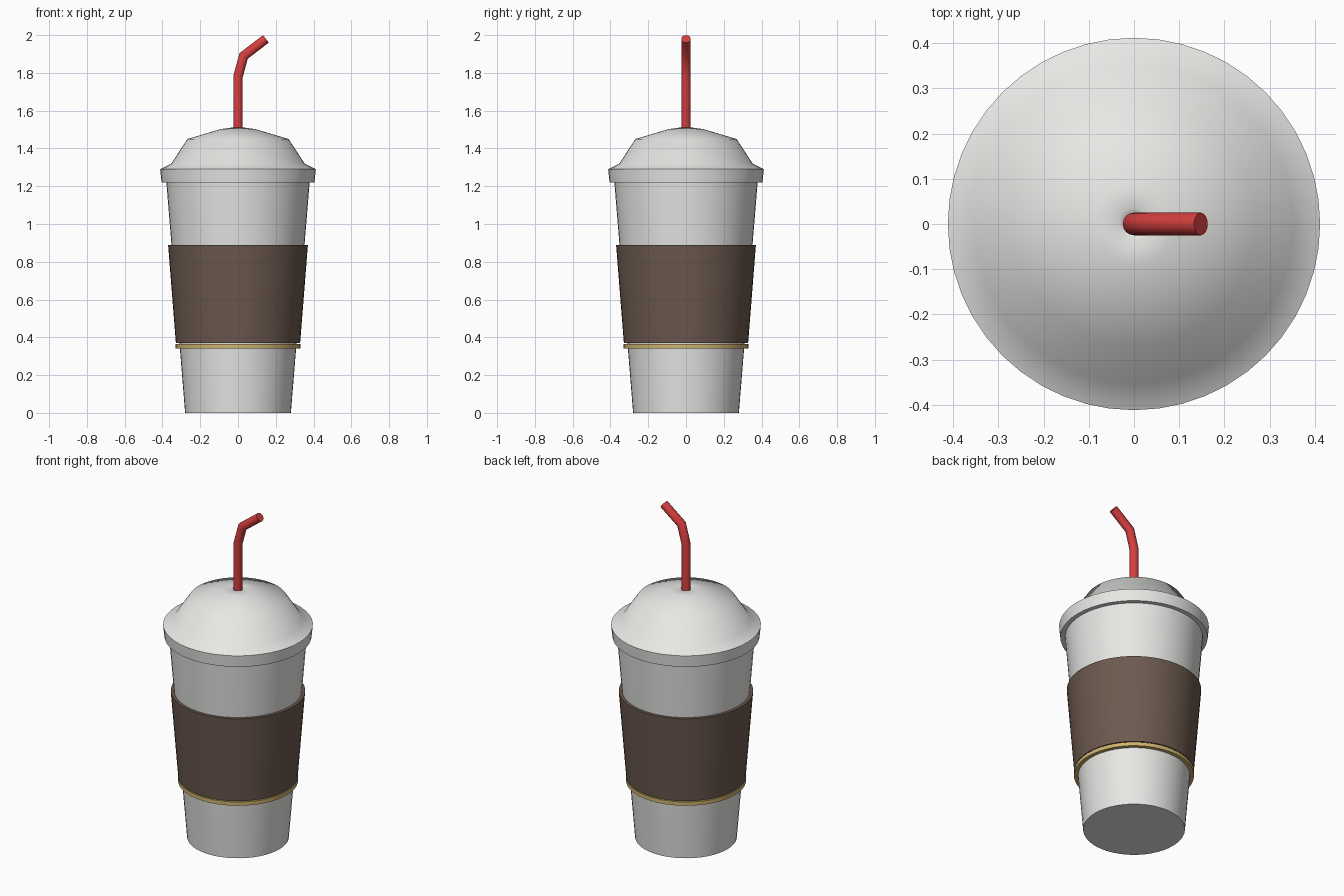
import bpy
import bmesh
import math
from mathutils import Vector, Matrix

cube = bpy.data.objects.get("Cube")
if cube:
    bpy.data.objects.remove(cube, do_unlink=True)


def material(name, rgb):
    mat = bpy.data.materials.new(name)
    mat.use_nodes = True
    mat.diffuse_color = (*rgb, 1)
    mat.node_tree.nodes["Principled BSDF"].inputs["Base Color"].default_value = (*rgb, 1)
    return mat


white = material("white", (0.82, 0.82, 0.80))
brown = material("brown", (0.15, 0.10, 0.077))
gold = material("gold", (0.62, 0.45, 0.16))
red = material("red", (0.68, 0.05, 0.05))


def finish(name, bm, mat, angle):
    bmesh.ops.recalc_face_normals(bm, faces=bm.faces)
    mesh = bpy.data.meshes.new(name)
    bm.to_mesh(mesh)
    bm.free()
    mesh.materials.append(mat)
    obj = bpy.data.objects.new(name, mesh)
    bpy.context.collection.objects.link(obj)
    bpy.ops.object.select_all(action="DESELECT")
    obj.select_set(True)
    bpy.context.view_layer.objects.active = obj
    bpy.ops.object.shade_smooth_by_angle(angle=math.radians(angle))
    return obj


def lathe(name, profile, mat, closed=False, angle=50, sides=48):
    """Turn a (radius, height) profile around the z axis."""
    bm = bmesh.new()
    verts = [bm.verts.new((r, 0, z)) for r, z in profile]
    pairs = list(zip(verts, verts[1:]))
    if closed:
        pairs.append((verts[-1], verts[0]))
    edges = [bm.edges.new(p) for p in pairs]
    bmesh.ops.spin(bm, geom=verts + edges, cent=(0, 0, 0), axis=(0, 0, 1),
                   angle=math.tau, steps=sides, use_merge=True)
    bmesh.ops.remove_doubles(bm, verts=bm.verts, dist=0.0002)
    return finish(name, bm, mat, angle)


def tube(name, path, radius, mat, sides=16):
    """Sweep a capped circle along a path in the xz plane, with mitred bends."""
    bm = bmesh.new()
    pts = [Vector(p) for p in path]
    rings = []
    for i, p in enumerate(pts):
        before = (p - pts[max(i - 1, 0)]).normalized()
        after = (pts[min(i + 1, len(pts) - 1)] - p).normalized()
        direction = (before + after).normalized()
        miter = 1 / max(direction.dot(after), direction.dot(before))
        side = Vector((direction.z, 0, -direction.x)) * radius * miter
        depth = Vector((0, radius, 0))
        rings.append([bm.verts.new(p + side * math.cos(a) + depth * math.sin(a))
                      for a in (math.tau * k / sides for k in range(sides))])
    for low, high in zip(rings, rings[1:]):
        for k in range(sides):
            n = (k + 1) % sides
            bm.faces.new((low[k], low[n], high[n], high[k]))
    bm.faces.new(rings[0])
    bm.faces.new(rings[-1])
    return finish(name, bm, mat, 40)


# Tapered cup with a flat base
lathe("cup", [(0, 0), (0.28, 0), (0.38, 1.23), (0, 1.23)], white)

# Domed lid with an overhanging rim and a straw hole
lathe("lid", [(0.37, 1.22), (0.405, 1.22), (0.412, 1.29), (0.353, 1.32),
              (0.268, 1.45), (0.09, 1.503), (0.035, 1.51),
              (0.024, 1.503)], white)

# Cardboard sleeve and thin trim ring, both hollow bands
lathe("sleeve", [(0.305, 0.37), (0.329, 0.37), (0.37, 0.888), (0.348, 0.888)],
      brown, closed=True)
lathe("trim_ring", [(0.303, 0.342), (0.33, 0.342), (0.33, 0.365), (0.305, 0.365)],
      gold, closed=True)

# Bent drinking straw
tube("straw", [(0, 0, 1.25), (0, 0, 1.78), (0.03, 0, 1.89), (0.148, 0, 1.98)],
     0.025, red)
